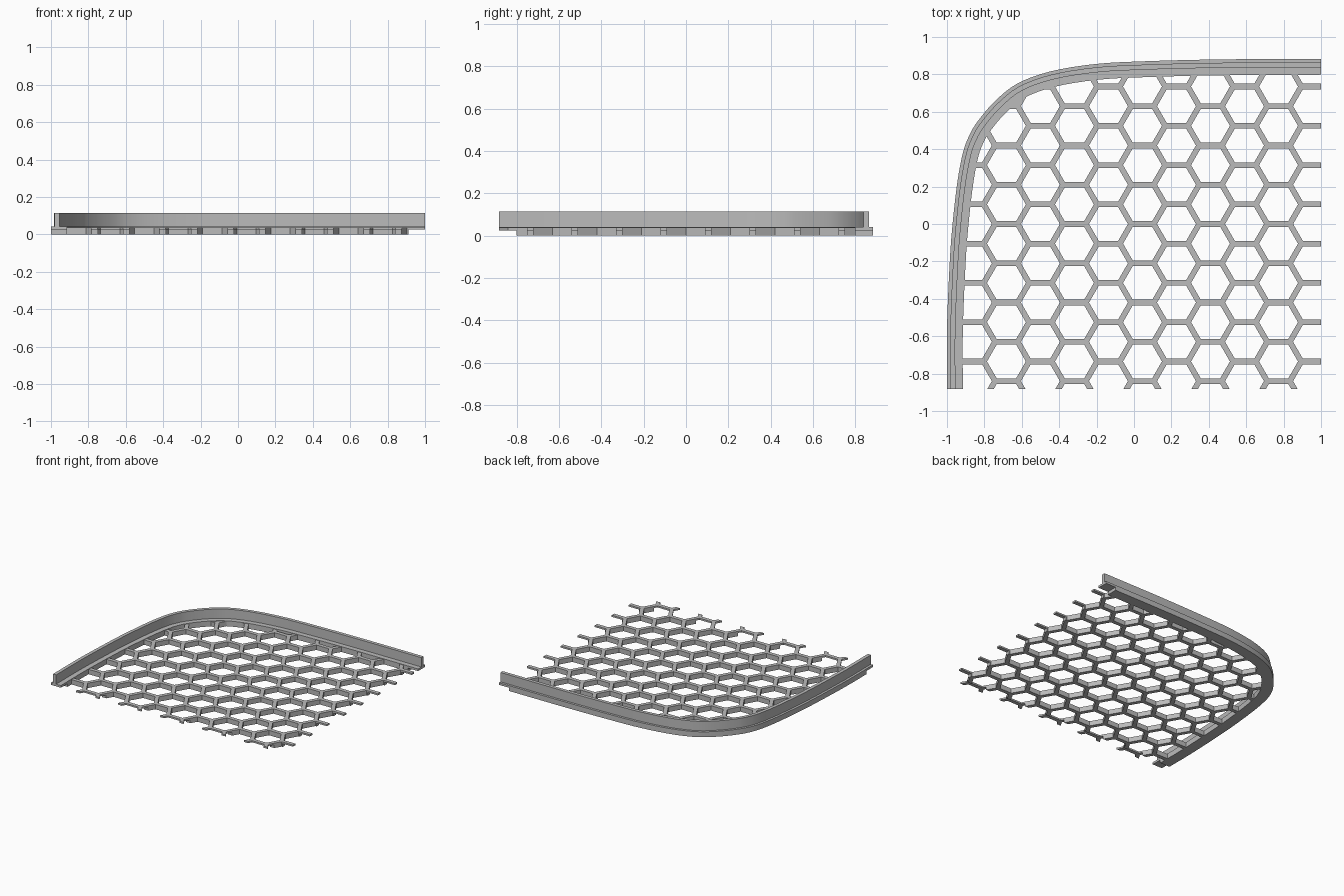
import bpy, bmesh, math
from mathutils import Vector

if "Cube" in bpy.data.objects:
    bpy.data.objects.remove(bpy.data.objects["Cube"], do_unlink=True)

grey = bpy.data.materials.new("light_grey")
grey.use_nodes = True
grey.diffuse_color = (0.5, 0.5, 0.5, 1)
grey.node_tree.nodes["Principled BSDF"].inputs["Base Color"].default_value = (0.5, 0.5, 0.5, 1)

RIGHT, FRONT = 1.0, -0.883      # straight cut edges of the panel
FLANGE_W, FLANGE_TOP, LATTICE_TOP, WALL_TOP = 0.085, 0.042, 0.038, 0.115
LAP_Z = 0.025                   # height of the half-lap joint step


def make_object(name, bm):
    bmesh.ops.recalc_face_normals(bm, faces=bm.faces[:])
    mesh = bpy.data.meshes.new(name)
    bm.to_mesh(mesh)
    bm.free()
    mesh.materials.append(grey)
    obj = bpy.data.objects.new(name, mesh)
    bpy.context.collection.objects.link(obj)
    return obj


def add_prism(bm, outline, z0, z1):
    bottom = [bm.verts.new((x, y, z0)) for x, y in outline]
    top = [bm.verts.new((x, y, z1)) for x, y in outline]
    bm.faces.new(bottom)
    bm.faces.new(top)
    n = len(outline)
    for i in range(n):
        j = (i + 1) % n
        bm.faces.new((bottom[i], bottom[j], top[j], top[i]))


def activate(obj):
    bpy.ops.object.select_all(action='DESELECT')
    obj.select_set(True)
    bpy.context.view_layer.objects.active = obj


def cut(obj, cutter):
    mod = obj.modifiers.new("cut", 'BOOLEAN')
    mod.operation, mod.solver, mod.object = 'DIFFERENCE', 'EXACT', cutter
    activate(obj)
    bpy.ops.object.modifier_apply(modifier=mod.name)


def smooth_path(points, steps=4):
    """Catmull-Rom curve through the points."""
    p = [Vector(q) for q in points]
    p = [2 * p[0] - p[1]] + p + [2 * p[-1] - p[-2]]
    out = []
    for a, b, c, d in zip(p, p[1:], p[2:], p[3:]):
        for k in range(steps):
            t = k / steps
            out.append(0.5 * (2 * b + (c - a) * t + (2 * a - 5 * b + 4 * c - d) * t ** 2
                              + (3 * b - a - 3 * c + d) * t ** 3))
    return out + [p[-2]]


# Outer edge of the rim, from the front end round the corner to the right end
path = smooth_path([(-1, FRONT), (-1, -0.56), (-0.985, -0.2), (-0.97, 0), (-0.945, 0.22),
                    (-0.915, 0.38), (-0.88, 0.475), (-0.835, 0.55), (-0.745, 0.655),
                    (-0.625, 0.75), (-0.45, 0.815), (-0.21, 0.855), (0.055, 0.87),
                    (0.46, 0.88), (RIGHT, 0.883)])
inward = []
for i in range(len(path)):
    t = (path[min(i + 1, len(path) - 1)] - path[max(i - 1, 0)]).normalized()
    inward.append(Vector((t.y, -t.x)))
inward[0], inward[-1] = Vector((1, 0)), Vector((0, -1))


def offset(d):
    return [p + n * d for p, n in zip(path, inward)]


# Rim: flat flange with an upright wall, swept along the path
profile = [(0, 0), (0, FLANGE_TOP), (0.018, FLANGE_TOP), (0.018, WALL_TOP), (0.045, WALL_TOP),
           (0.045, FLANGE_TOP), (FLANGE_W, FLANGE_TOP), (FLANGE_W, 0)]
bm = bmesh.new()
rows = [[bm.verts.new((p.x, p.y, z)) for p in offset(d)] for d, z in profile]
for a, b in zip(rows, rows[1:] + rows[:1]):
    for i in range(len(path) - 1):
        bm.faces.new((a[i], a[i + 1], b[i + 1], b[i]))
for end in (0, -1):
    bm.faces.new([row[end] for row in rows])
rim = make_object("rim", bm)

# Lattice: plate inside the rim, pierced by hexagonal cells
bm = bmesh.new()
add_prism(bm, [tuple(p) for p in offset(FLANGE_W - 0.006)] + [(RIGHT, FRONT)], 0, LATTICE_TOP)
lattice = make_object("honeycomb_lattice", bm)

PITCH, BAR = 0.21, 0.03
side = PITCH / math.sqrt(3)
radius = (PITCH - BAR) / math.sqrt(3)
bm = bmesh.new()
for col in range(-1, 12):
    cx = -0.864 + col * side * 1.5
    for row in range(-6, 6):
        cy = row * PITCH + (PITCH / 2 if col % 2 else 0)
        hexagon = [(cx + radius * math.cos(k * math.pi / 3),
                    cy + radius * math.sin(k * math.pi / 3)) for k in range(6)]
        add_prism(bm, hexagon, -0.1, 0.2)
cells = make_object("cell_cutter", bm)
cut(lattice, cells)

# Half-lap step under the two straight cut edges
bm = bmesh.new()
add_prism(bm, [(-1.2, -1.2), (1.2, -1.2), (1.2, 1.2), (0.912, 1.2), (0.912, -0.8), (-1.2, -0.8)],
          -0.1, LAP_Z)
lap = make_object("lap_cutter", bm)
for part in (rim, lattice):
    cut(part, lap)

for cutter in (cells, lap):
    bpy.data.objects.remove(cutter, do_unlink=True)

activate(rim)
bpy.ops.object.shade_smooth_by_angle(angle=math.radians(30))
